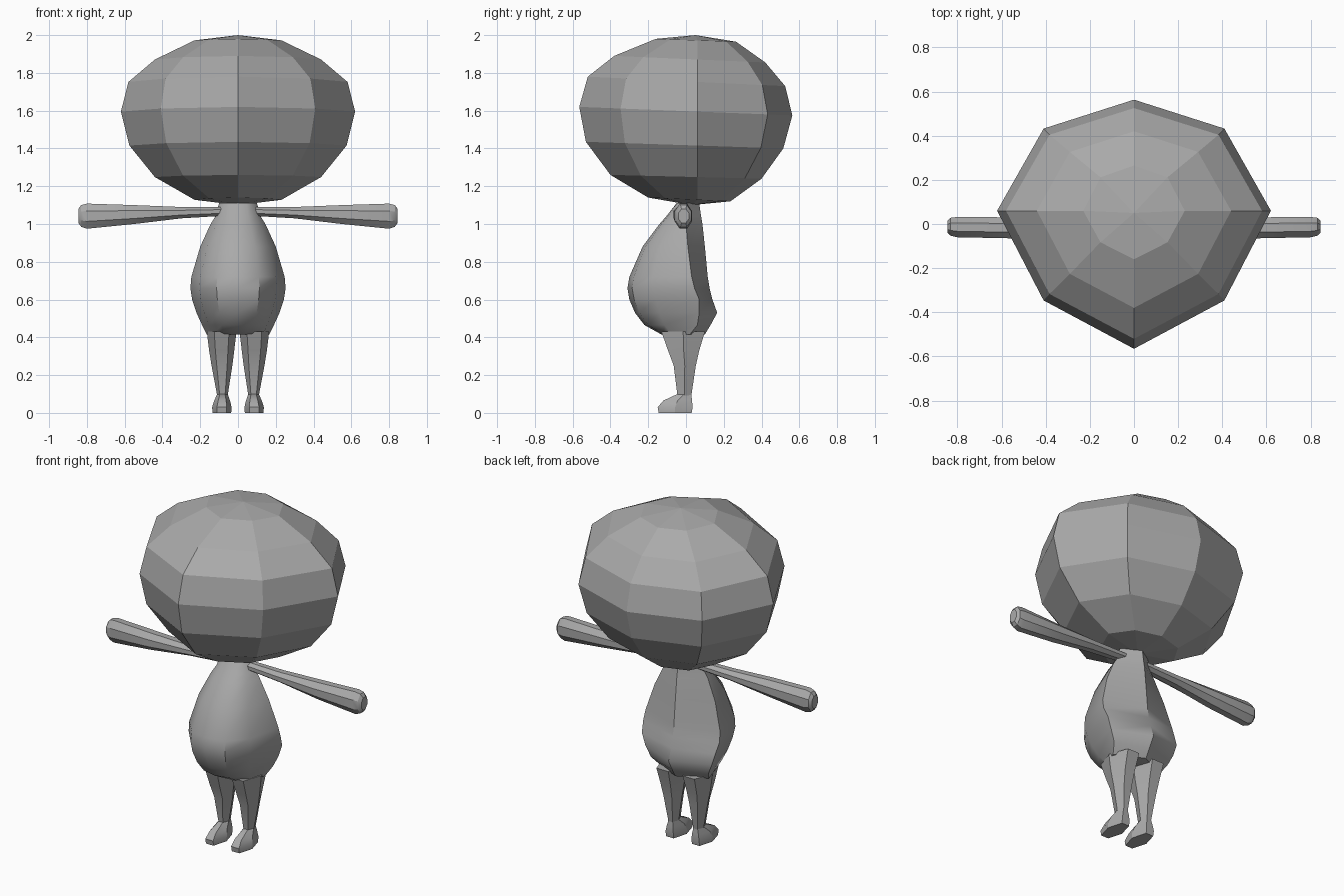
import bpy, math

if "Cube" in bpy.data.objects:
    bpy.data.objects.remove(bpy.data.objects["Cube"])

grey = bpy.data.materials.new("plain grey")
grey.diffuse_color = (0.4, 0.4, 0.4, 1)
grey.use_nodes = True
grey.node_tree.nodes["Principled BSDF"].inputs["Base Color"].default_value = grey.diffuse_color


def loft(name, rings, angle=None, top=None, bottom=None):
    """Skin a list of equal point rings, closing ends with a cap or a pole."""
    n = len(rings[0])
    verts = [p for r in rings for p in r]
    faces = []
    for k in range(len(rings) - 1):
        for i in range(n):
            j = (i + 1) % n
            faces.append((k * n + i, k * n + j, (k + 1) * n + j, (k + 1) * n + i))
    for pole, base, flip in ((bottom, 0, True), (top, (len(rings) - 1) * n, False)):
        loop = [base + i for i in range(n)]
        if flip:
            loop.reverse()
        if pole:
            verts.append(pole)
            c = len(verts) - 1
            faces += [(loop[i], loop[(i + 1) % n], c) for i in range(n)]
        else:
            faces.append(tuple(loop))
    me = bpy.data.meshes.new(name)
    me.from_pydata(verts, [], faces)
    me.materials.append(grey)
    ob = bpy.data.objects.new(name, me)
    bpy.context.collection.objects.link(ob)
    if angle:
        bpy.ops.object.select_all(action='DESELECT')
        ob.select_set(True)
        bpy.context.view_layer.objects.active = ob
        bpy.ops.object.shade_smooth_by_angle(angle=math.radians(angle))
    return ob


def mirrored(name, rings, angle):
    """Build a right part and its left twin."""
    loft("right_" + name, rings, angle)
    loft("left_" + name, [[(-x, y, z) for x, y, z in reversed(r)] for r in rings], angle)


# Head: eight-sided faceted ball, leaning slightly back
def head_ring(w, yf, zf, yb, zb):
    ym = 0.06
    f, b = yf - ym, yb - ym
    pts = [(0, yf), (0.66 * w, ym + 0.65 * f), (w, ym), (0.66 * w, ym + 0.74 * b),
           (0, yb), (-0.66 * w, ym + 0.74 * b), (-w, ym), (-0.66 * w, ym + 0.65 * f)]
    return [(x, y, zf + (y - yf) / (yb - yf) * (zb - zf)) for x, y in pts]


head = [(0.23, -0.20, 1.14, 0.235, 1.12), (0.44, -0.40, 1.26, 0.40, 1.24),
        (0.575, -0.53, 1.435, 0.515, 1.40), (0.62, -0.565, 1.62, 0.563, 1.575),
        (0.58, -0.52, 1.78, 0.525, 1.73), (0.44, -0.38, 1.89, 0.42, 1.855),
        (0.23, -0.16, 1.98, 0.265, 1.965)]
loft("head", [head_ring(*r) for r in head], top=(0, 0.05, 2.0), bottom=(0, 0.03, 1.10))


# Body: round belly in front, creased at the sides, flatter back
def body_ring(z, w, yf, ym, yb):
    d = ym - yf
    half = [(0.45 * w, yf + 0.07 * d), (0.81 * w, yf + 0.38 * d), (w, ym)]
    pts = [(0, yf)] + half + [(0, yb)] + [(-x, y) for x, y in reversed(half)]
    return [(x, y, z) for x, y in pts]


body = [(0.415, 0.165, -0.13, 0.02, 0.10), (0.465, 0.19, -0.22, 0.06, 0.13),
        (0.53, 0.22, -0.27, 0.07, 0.165), (0.60, 0.243, -0.30, 0.07, 0.14),
        (0.66, 0.252, -0.31, 0.045, 0.125), (0.72, 0.247, -0.30, 0.03, 0.115),
        (0.88, 0.20, -0.23, 0.01, 0.10), (1.00, 0.145, -0.14, 0.0, 0.087),
        (1.04, 0.12, -0.105, 0.0, 0.08), (1.11, 0.10, -0.05, 0.0, 0.07)]
loft("body", [body_ring(*r) for r in body], 35)


# Legs and feet: six-sided tapering columns that flare into wedge feet
def six(z, x0, x1, y0, y1):
    cx, cy, rx, ry = (x0 + x1) / 2, (y0 + y1) / 2, (x1 - x0) / 2, (y1 - y0) / 2
    return [(cx + rx * math.cos(a), cy + ry * math.sin(a) / 0.866, z)
            for a in [math.pi * i / 3 for i in range(6)]]


leg = [(0.09, 0.055, 0.11, -0.045, 0.028), (0.25, 0.03, 0.14, -0.065, 0.052),
       (0.33, 0.02, 0.153, -0.095, 0.07), (0.43, 0.008, 0.165, -0.13, 0.10)]
foot = [(0.0, 0.036, 0.135, -0.145, 0.03), (0.03, 0.034, 0.137, -0.15, 0.035),
        (0.065, 0.042, 0.126, -0.12, 0.032), (0.10, 0.055, 0.11, -0.045, 0.028)]
mirrored("leg", [six(*r) for r in leg], 30)
mirrored("foot", [six(*r) for r in foot], 30)


# Arms: eight-sided, widening to blunt chamfered hands
def eight(x, y0, y1, z0, z1):
    cy, cz, k = (y0 + y1) / 2, (z0 + z1) / 2, math.cos(math.pi / 8)
    return [(x, cy + (y1 - y0) / 2 / k * math.cos(a), cz + (z1 - z0) / 2 / k * math.sin(a))
            for a in [math.pi * (2 * i + 1) / 8 for i in range(8)]]


arm = [(0.05, -0.04, 0.025, 1.045, 1.09), (0.30, -0.055, 0.028, 1.03, 1.09),
       (0.55, -0.065, 0.03, 1.0, 1.10), (0.80, -0.06, 0.032, 0.975, 1.108),
       (0.83, -0.053, 0.028, 0.985, 1.10), (0.845, -0.04, 0.015, 1.005, 1.08)]
mirrored("arm", [eight(*r) for r in arm], 30)
